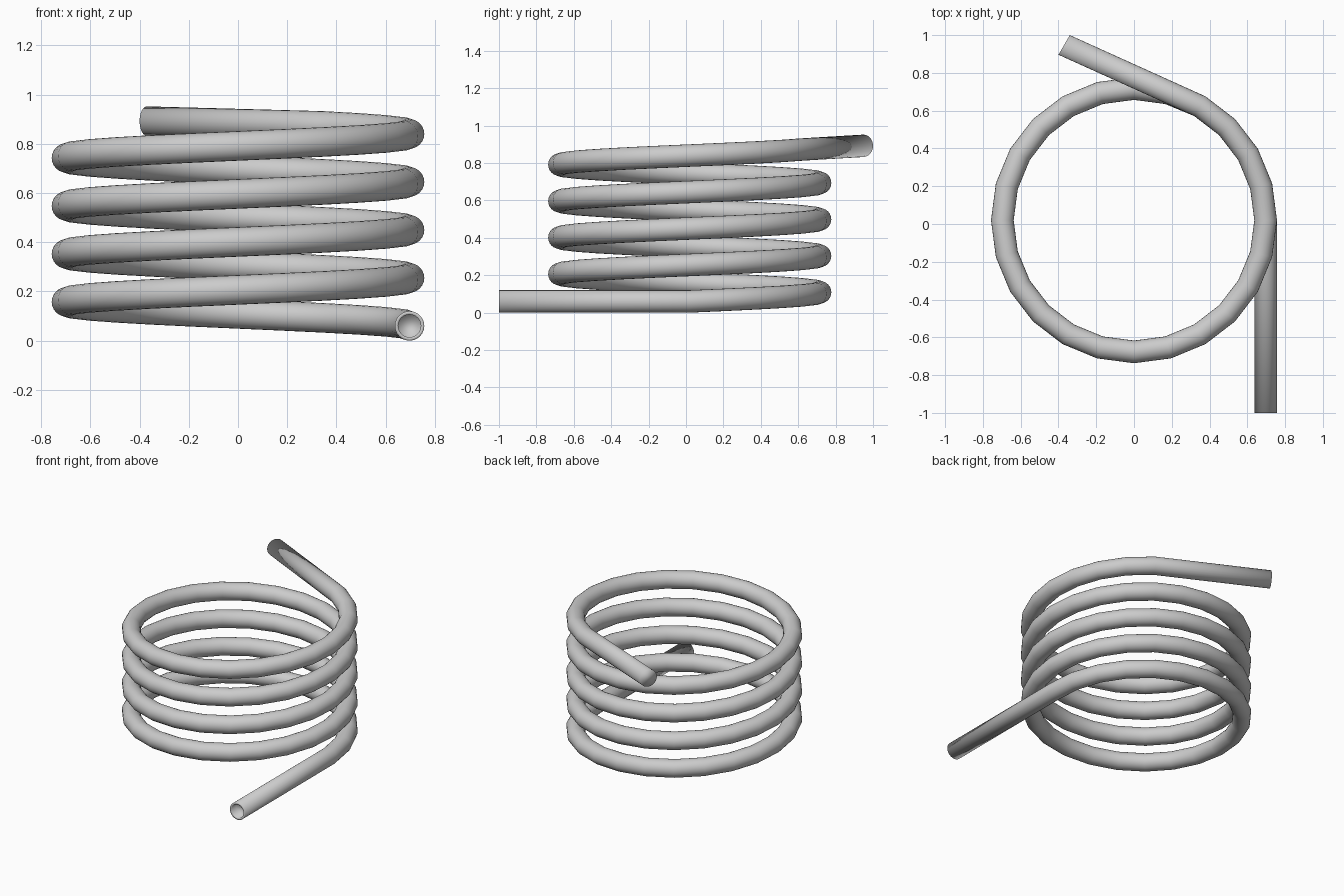
import bpy, bmesh, math

if "Cube" in bpy.data.objects:
    bpy.data.objects.remove(bpy.data.objects["Cube"])

COIL_R, TUBE_R, CY = 0.697, 0.06, 0.02
PITCH, STEPS_PER_TURN, SIDES = 0.195, 24, 24
STEPS = 4 * STEPS_PER_TURN + 4

bm = bmesh.new()


def ring(angle, centre, radius=TUBE_R):
    """Upright circle whose plane contains the z axis, turned to the coil angle."""
    verts = []
    for i in range(SIDES):
        t = 2 * math.pi * i / SIDES
        d = radius * math.cos(t)
        verts.append(bm.verts.new((centre[0] + d * math.cos(angle),
                                   centre[1] + d * math.sin(angle),
                                   centre[2] + radius * math.sin(t))))
    return verts


# Rings in order: recess floor, open rim, straight lead, helix, straight lead out
rings = [ring(0, (COIL_R, -0.95, 0.06), 0.046),
         ring(0, (COIL_R, -1.0, 0.06), 0.046),
         ring(0, (COIL_R, -1.0, 0.06))]
for s in range(STEPS + 1):
    a = 2 * math.pi * s / STEPS_PER_TURN
    rings.append(ring(a, (COIL_R * math.cos(a), CY + COIL_R * math.sin(a),
                          0.06 + PITCH * s / STEPS_PER_TURN)))
rings.append(ring(a, (-0.37, 0.948, 0.892)))

# Skin the rings and close both ends
for r0, r1 in zip(rings, rings[1:]):
    for i in range(SIDES):
        j = (i + 1) % SIDES
        bm.faces.new((r0[i], r0[j], r1[j], r1[i]))
bm.faces.new(rings[0])
bm.faces.new(rings[-1])
bmesh.ops.recalc_face_normals(bm, faces=bm.faces)
for f in bm.faces:
    f.smooth = True

mesh = bpy.data.meshes.new("coiled_tube")
bm.to_mesh(mesh)
bm.free()
tube = bpy.data.objects.new("coiled_tube", mesh)
bpy.context.collection.objects.link(tube)
